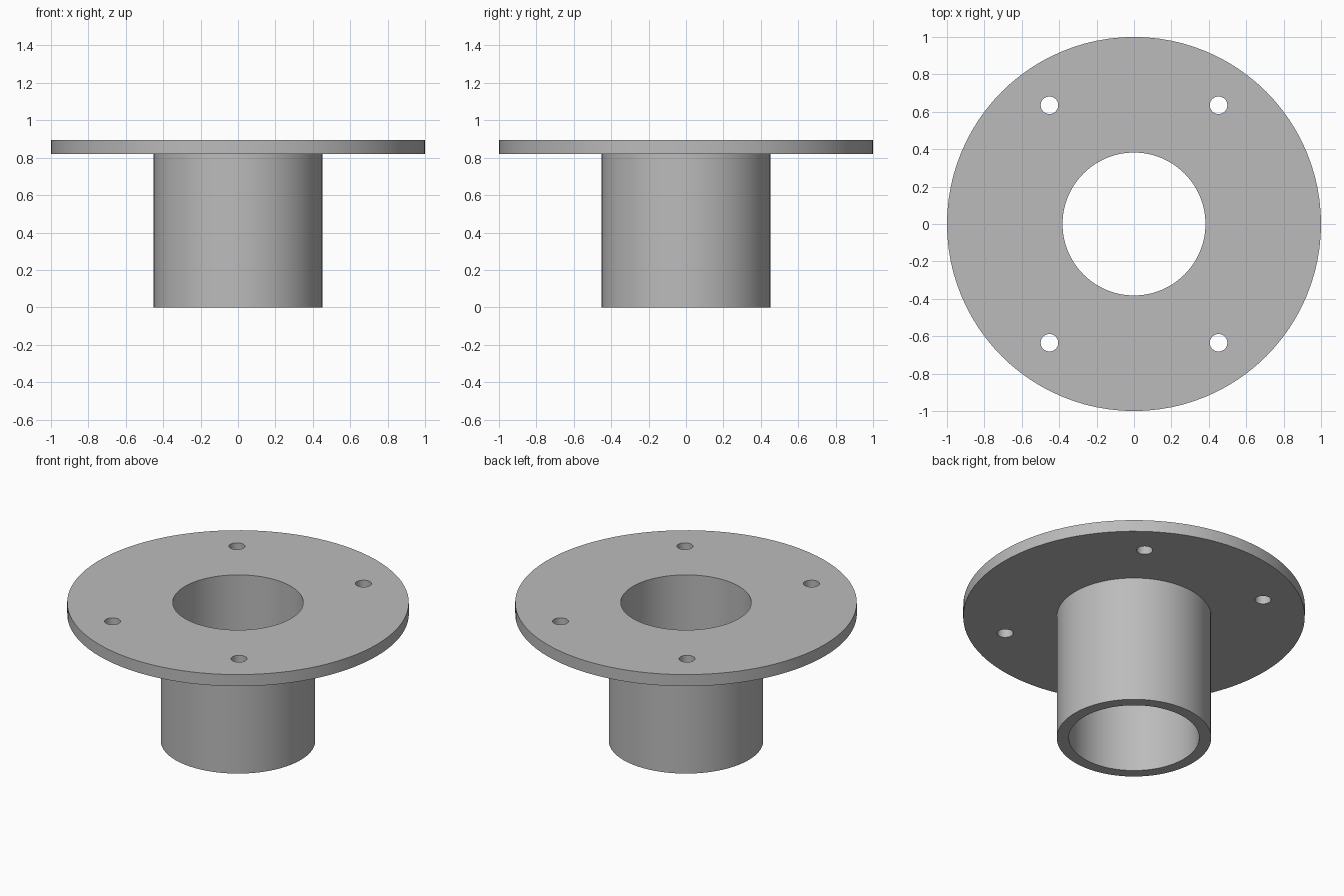
import bpy
import bmesh
from math import radians
from mathutils import Matrix, Vector

if "Cube" in bpy.data.objects:
    bpy.data.objects.remove(bpy.data.objects["Cube"], do_unlink=True)

FLANGE_R, PIPE_R, BORE_R = 1.0, 0.452, 0.382
FLANGE_Z, TOP_Z = 0.82, 0.895
HOLE_X, HOLE_Y, HOLE_R = 0.452, 0.635, 0.047
SEGMENTS = 96

# Plain grey metal
grey = bpy.data.materials.new("grey_metal")
grey.use_nodes = True
colour = (0.5, 0.5, 0.5, 1.0)
grey.diffuse_color = colour
grey.node_tree.nodes["Principled BSDF"].inputs["Base Color"].default_value = colour


def add_object(name, bm):
    bmesh.ops.recalc_face_normals(bm, faces=bm.faces)
    mesh = bpy.data.meshes.new(name)
    bm.to_mesh(mesh)
    bm.free()
    mesh.materials.append(grey)
    obj = bpy.data.objects.new(name, mesh)
    bpy.context.collection.objects.link(obj)
    return obj


# Pipe and flange turned from one closed profile
profile = [(BORE_R, 0), (PIPE_R, 0), (PIPE_R, FLANGE_Z),
           (FLANGE_R, FLANGE_Z), (FLANGE_R, TOP_Z), (BORE_R, TOP_Z)]
bm = bmesh.new()
verts = [bm.verts.new((r, 0, z)) for r, z in profile]
edges = [bm.edges.new((v, verts[i - 1])) for i, v in enumerate(verts)]
bmesh.ops.spin(bm, geom=verts + edges, cent=(0, 0, 0), axis=(0, 0, 1),
               angle=radians(360), steps=SEGMENTS, use_merge=True)
bmesh.ops.remove_doubles(bm, verts=bm.verts, dist=0.0001)
flange = add_object("flanged_pipe", bm)

# Four bolt hole cutters
bm = bmesh.new()
for sx in (-1, 1):
    for sy in (-1, 1):
        place = Matrix.Translation(Vector((sx * HOLE_X, sy * HOLE_Y, TOP_Z)))
        bmesh.ops.create_cone(bm, cap_ends=True, segments=32, radius1=HOLE_R,
                              radius2=HOLE_R, depth=0.4, matrix=place)
cutter = add_object("bolt_hole_cutter", bm)
cutter.hide_render = True

# Drill the holes, then discard the cutter
drill = flange.modifiers.new("bolt_holes", 'BOOLEAN')
drill.operation = 'DIFFERENCE'
drill.solver = 'EXACT'
drill.object = cutter
bpy.ops.object.select_all(action='DESELECT')
bpy.context.view_layer.objects.active = flange
flange.select_set(True)
bpy.ops.object.modifier_apply(modifier=drill.name)
bpy.data.objects.remove(cutter, do_unlink=True)

# Smooth round walls with sharp rims
bpy.ops.object.shade_smooth_by_angle(angle=radians(30))
